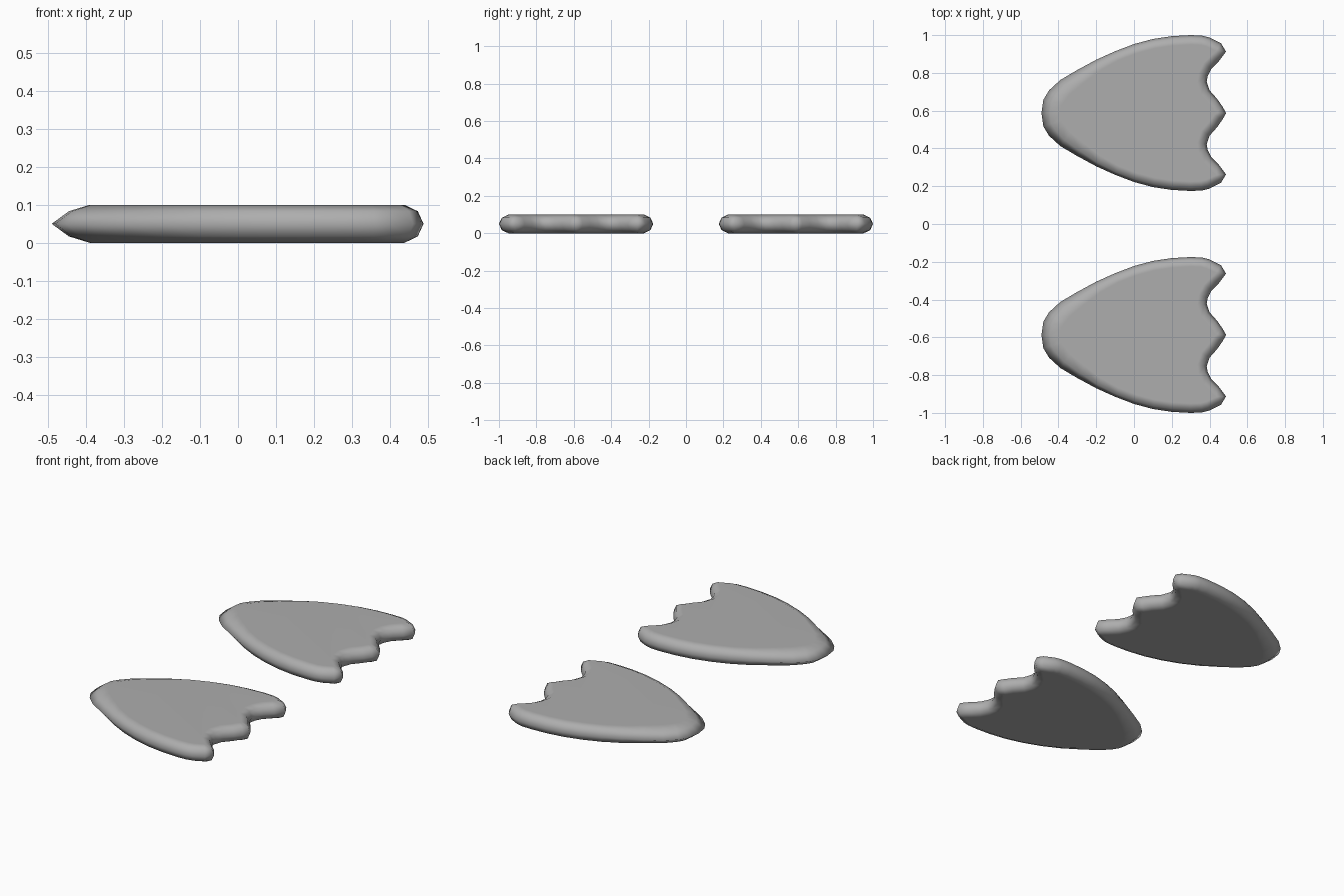
import bpy, bmesh
from mathutils import Vector

if "Cube" in bpy.data.objects:
    bpy.data.objects.remove(bpy.data.objects["Cube"])

grey = bpy.data.materials.new("mid_grey")
grey.diffuse_color = (0.42, 0.42, 0.42, 1)
grey.use_nodes = True
grey.node_tree.nodes["Principled BSDF"].inputs["Base Color"].default_value = grey.diffuse_color

# Half outline of a foot from heel to middle toe: x, distance from centre line
half = [(-0.49, 0), (-0.48, 0.07), (-0.45, 0.12), (-0.39, 0.175), (-0.30, 0.228),
        (-0.20, 0.282), (-0.10, 0.327), (0.0, 0.365), (0.10, 0.392), (0.20, 0.407),
        (0.30, 0.4125), (0.36, 0.41), (0.40, 0.40), (0.46, 0.37), (0.487, 0.325),
        (0.45, 0.275), (0.41, 0.235), (0.39, 0.195), (0.385, 0.165), (0.40, 0.12),
        (0.44, 0.075), (0.468, 0.035), (0.488, 0)]
outline = [Vector(p) for p in half] + [Vector((x, -y)) for x, y in half[-2:0:-1]]

# Rounded edge layers: z, inset at the toes, inset at the heel
layers = [(0.0, 0.05, 0.10), (0.017, 0.015, 0.045), (0.05, 0.0, 0.0),
          (0.083, 0.015, 0.045), (0.10, 0.05, 0.10)]


def inset_point(i, toe, heel):
    """Move an outline point inward, further near the heel."""
    p = outline[i]
    t = (outline[(i + 1) % len(outline)] - outline[i - 1]).normalized()
    k = min(1, max(0, (-0.15 - p.x) / 0.3))
    return p + Vector((t.y, -t.x)) * (toe + (heel - toe) * k)


def make_foot(name, y):
    bm = bmesh.new()
    rings = []
    for z, toe, heel in layers:
        pts = [inset_point(i, toe, heel) for i in range(len(outline))]
        rings.append([bm.verts.new((p.x, p.y, z)) for p in pts])
    n = len(outline)
    for low, high in zip(rings, rings[1:]):
        for i in range(n):
            j = (i + 1) % n
            bm.faces.new((low[i], low[j], high[j], high[i]))
    # Sole and top
    bm.faces.new(rings[0])
    bm.faces.new(rings[-1])
    bmesh.ops.recalc_face_normals(bm, faces=bm.faces)
    for f in bm.faces:
        f.smooth = True
    mesh = bpy.data.meshes.new(name)
    bm.to_mesh(mesh)
    bm.free()
    mesh.materials.append(grey)
    foot = bpy.data.objects.new(name, mesh)
    foot.location.y = y
    bpy.context.collection.objects.link(foot)
    # Keep the broad faces flat while the rim shades smoothly
    foot.modifiers.new("flat_caps", "WEIGHTED_NORMAL")


make_foot("right_foot", -0.5875)
make_foot("left_foot", 0.5875)
